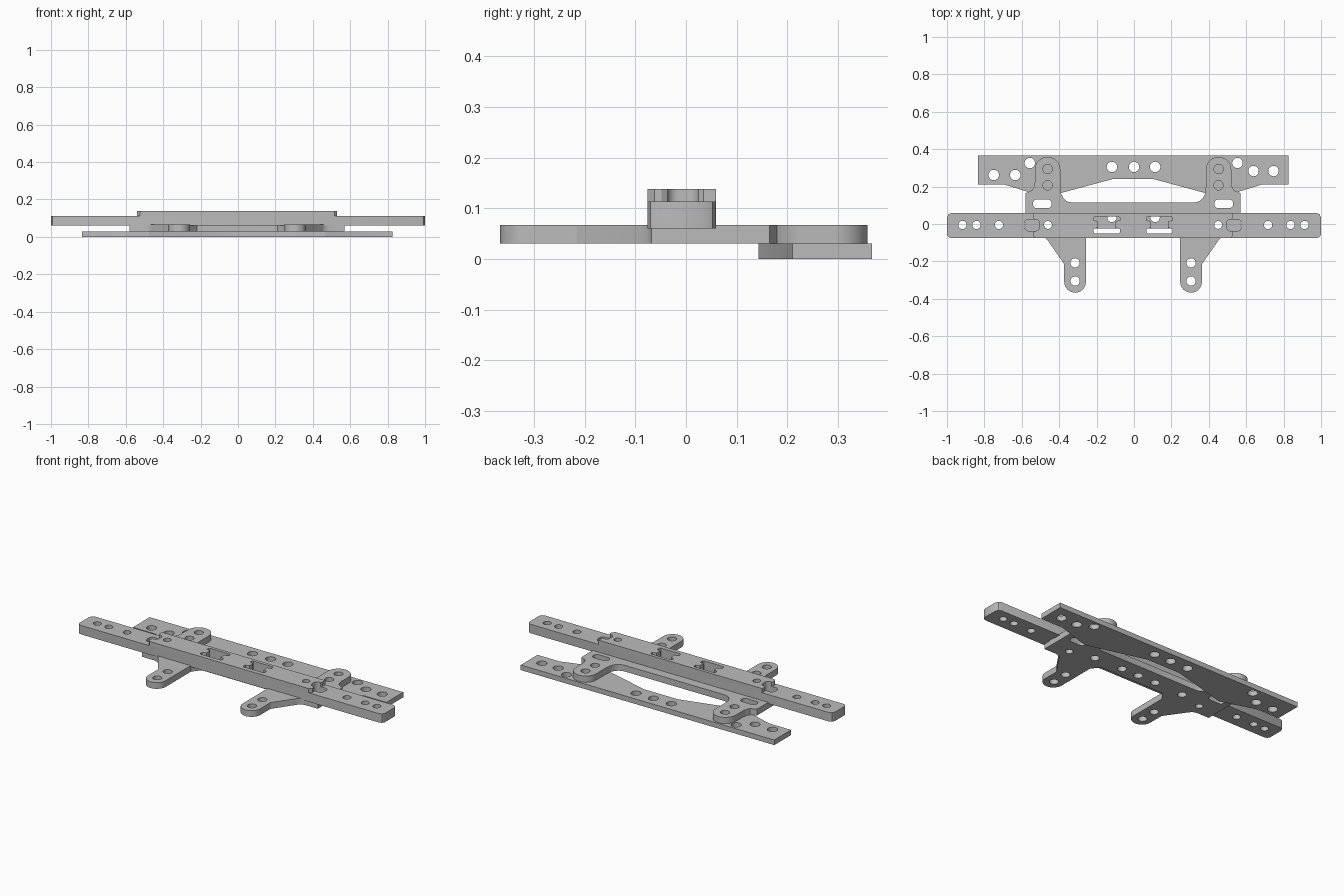
import bpy
import bmesh
import math

cube = bpy.data.objects.get("Cube")
if cube:
    bpy.data.objects.remove(cube, do_unlink=True)

AXIS = -0.005  # symmetry line of the plates

grey = bpy.data.materials.new("plain grey")
grey.diffuse_color = (0.5, 0.5, 0.5, 1)
grey.use_nodes = True
grey.node_tree.nodes["Principled BSDF"].inputs["Base Color"].default_value = (0.5, 0.5, 0.5, 1)


def arc(x, y, r, start, end, steps=16):
    angles = [math.radians(start + (end - start) * i / steps) for i in range(steps + 1)]
    return [(x + r * math.cos(a), y + r * math.sin(a)) for a in angles]


def hole(x, y, r=0.025):
    return arc(x, y, r, 0, 360, 24)[:-1]


def slot(x, y, length, width, r):
    """Rounded rectangle."""
    dx, dy = length / 2 - r, width / 2 - r
    points = []
    for sx, sy, a in ((1, 1, 0), (-1, 1, 90), (-1, -1, 180), (1, -1, 270)):
        points += arc(x + sx * dx, y + sy * dy, r, a, a + 90, 6)
    return points


def flip(points, axis=AXIS):
    return [(2 * axis - x, y) for x, y in reversed(points)]


def pair(points):
    return [points, flip(points)]


def whole(half):
    return half + flip(half)


def plate(name, outline, holes, bottom, top):
    """Extruded flat profile with through holes."""
    curve = bpy.data.curves.new(name + " profile", "CURVE")
    curve.dimensions = "2D"
    curve.fill_mode = "BOTH"
    curve.extrude = (top - bottom) / 2
    for points in [outline] + holes:
        spline = curve.splines.new("POLY")
        spline.points.add(len(points) - 1)
        for p, (x, y) in zip(spline.points, points):
            p.co = (x, y, 0, 1)
        spline.use_cyclic_u = True
    helper = bpy.data.objects.new(name + " profile", curve)
    bpy.context.collection.objects.link(helper)
    graph = bpy.context.evaluated_depsgraph_get()
    mesh = bpy.data.meshes.new_from_object(helper.evaluated_get(graph))
    bpy.data.objects.remove(helper, do_unlink=True)
    bm = bmesh.new()
    bm.from_mesh(mesh)
    bmesh.ops.remove_doubles(bm, verts=bm.verts, dist=0.0001)
    bmesh.ops.translate(bm, verts=bm.verts, vec=(0, 0, (top + bottom) / 2))
    bmesh.ops.recalc_face_normals(bm, faces=bm.faces)
    bm.to_mesh(mesh)
    bm.free()
    mesh.materials.clear()
    mesh.materials.append(grey)
    obj = bpy.data.objects.new(name, mesh)
    bpy.context.collection.objects.link(obj)
    bpy.ops.object.select_all(action="DESELECT")
    obj.select_set(True)
    bpy.context.view_layer.objects.active = obj
    bpy.ops.object.shade_smooth_by_angle(angle=math.radians(30))
    return obj


# Rear mounting plate, lowest layer
rear_half = [(0.825, 0.367), (0.825, 0.21), (0.68, 0.21), (0.465, 0.143), (0.105, 0.24)]
rear_holes = [hole(x, 0.305, 0.028) for x in (-0.118, 0, 0.113)]
rear_holes += [hole(x, y, 0.028) for x, y in (
    (-0.75, 0.262), (-0.635, 0.262), (-0.557, 0.326),
    (0.553, 0.326), (0.639, 0.283), (0.746, 0.283))]
plate("rear_plate", whole(rear_half), rear_holes, 0, 0.03)

# Bracket with two rear arms and two front legs
bracket_half = [(0.325, 0.115), (0.35, 0.122), (0.368, 0.138), (0.38, 0.162), (0.384, 0.2)]
bracket_half += arc(0.452, 0.291, 0.068, 180, 0)
bracket_half += [(0.52, 0.225), (0.524, 0.2), (0.535, 0.18), (0.57, 0.165),
                 (0.57, -0.068), (0.487, -0.068), (0.465, -0.075), (0.45, -0.09), (0.363, -0.215)]
bracket_half += arc(0.305, -0.309, 0.058, 0, -180)
bracket_half += [(0.247, -0.072), (0.21, -0.025)]
bracket_holes = [hole(x, 0.035) for x in (-0.118, 0, 0.113)]
for points in (hole(0.452, 0.294), hole(0.452, 0.207), hole(0.305, -0.208),
               hole(0.305, -0.305), hole(0.45, -0.005, 0.021), hole(0.3, 0.03),
               slot(0.48, 0.108, 0.1, 0.046, 0.02)):
    bracket_holes += pair(points)
plate("bracket", whole(bracket_half), bracket_holes, 0.03, 0.067)

# Long beam and its raised centre share the waisted windows and screw holes
window = [(0.072, 0.04), (0.2, 0.04), (0.206, 0.034), (0.206, 0.02), (0.182, 0.014),
          (0.182, -0.02), (0.206, -0.026), (0.206, -0.044), (0.2, -0.05), (0.072, -0.05),
          (0.066, -0.044), (0.066, -0.026), (0.09, -0.02), (0.09, 0.014),
          (0.066, 0.02), (0.066, 0.034)]
shared = pair(window) + pair(hole(0.45, -0.005, 0.021))

beam_half = [(0.975, 0.059), (0.992, 0.052), (1, 0.035), (1, -0.055), (0.992, -0.07), (0.975, -0.076)]
beam_holes = shared + pair(slot(0.535, -0.006, 0.08, 0.062, 0.022))
for x in (0.717, 0.837, 0.912):
    beam_holes += [hole(x, -0.005, 0.022), hole(-x - 0.005, -0.005, 0.022)]
plate("long_beam", beam_half + flip(beam_half, 0), beam_holes, 0.06, 0.113)

raised_half = [(0.53, 0.059), (0.53, 0.035), (0.523, 0.025)]
raised_half += arc(0.517, 0.003, 0.022, 90, 180, 6) + arc(0.517, -0.015, 0.022, 180, 270, 6)
raised_half += [(0.523, -0.037), (0.53, -0.048), (0.53, -0.062), (0.515, -0.076)]
plate("raised_centre", whole(raised_half), shared, 0.113, 0.138)
